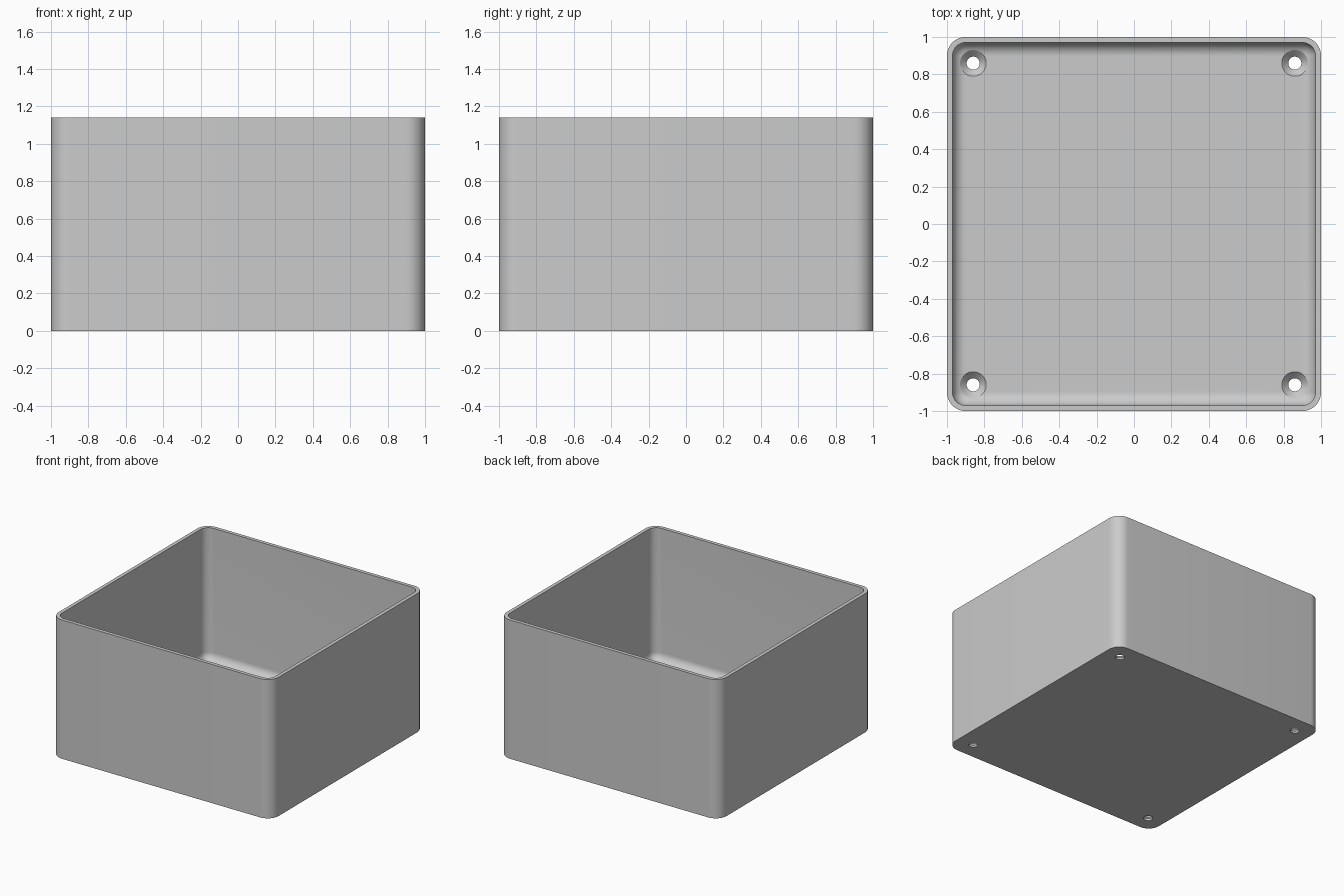
import bpy, bmesh, math

cube = bpy.data.objects.get("Cube")
if cube:
    bpy.data.objects.remove(cube, do_unlink=True)

HEIGHT, WALL, FLOOR = 1.14, 0.03, 0.05
CORNER, FILLET, HOLE = 0.1, 0.07, 0.86
STEPS = 12

grey = bpy.data.materials.new("grey plastic")
grey.use_nodes = True
colour = (0.6, 0.6, 0.6, 1)
grey.diffuse_color = colour
grey.node_tree.nodes["Principled BSDF"].inputs["Base Color"].default_value = colour


def rounded_square(half, radius, z):
    points = []
    for corner in range(4):
        middle = math.radians(45 + 90 * corner)
        cx = math.copysign(half - radius, math.cos(middle))
        cy = math.copysign(half - radius, math.sin(middle))
        for i in range(STEPS + 1):
            a = math.radians(90 * (corner + i / STEPS))
            points.append((cx + radius * math.cos(a), cy + radius * math.sin(a), z))
    return points


def circle(radius, z):
    turn = 2 * math.pi / 48
    return [(radius * math.cos(i * turn), radius * math.sin(i * turn), z)
            for i in range(48)]


def loft(name, rings):
    """Skin closed rings in order and cap both ends."""
    bm = bmesh.new()
    loops = [[bm.verts.new(p) for p in ring] for ring in rings]
    for a, b in zip(loops, loops[1:]):
        for i in range(len(a)):
            j = (i + 1) % len(a)
            bm.faces.new((a[i], a[j], b[j], b[i]))
    bm.faces.new(loops[0][::-1])
    bm.faces.new(loops[-1])
    bmesh.ops.remove_doubles(bm, verts=bm.verts, dist=1e-5)
    bmesh.ops.recalc_face_normals(bm, faces=bm.faces)
    mesh = bpy.data.meshes.new(name)
    bm.to_mesh(mesh)
    bm.free()
    mesh.materials.append(grey)
    obj = bpy.data.objects.new(name, mesh)
    bpy.context.collection.objects.link(obj)
    return obj


# Open box: outer wall, rim, inner wall, then a fillet down to the floor
rings = [rounded_square(1, CORNER, 0), rounded_square(1, CORNER, HEIGHT),
         rounded_square(1 - WALL, FILLET, HEIGHT)]
for i in range(STEPS + 1):
    t = math.radians(90 * i / STEPS)
    inset = FILLET * (1 - math.cos(t))
    rings.append(rounded_square(1 - WALL - inset, FILLET - inset,
                                FLOOR + FILLET * (1 - math.sin(t))))
box = loft("open_box", rings)

# Countersunk screw holes in the floor corners
cutters = []
for sx in (-1, 1):
    for sy in (-1, 1):
        cutter = loft("screw_hole_cutter", [
            circle(0.035, -0.1), circle(0.035, FLOOR - 0.035),
            circle(0.07, FLOOR), circle(0.07, FLOOR + 0.1)])
        cutter.location = (sx * HOLE, sy * HOLE, 0)
        cutter.hide_render = True
        cutters.append(cutter)
        cut = box.modifiers.new("screw_hole", "BOOLEAN")
        cut.operation = "DIFFERENCE"
        cut.solver = "EXACT"
        cut.object = cutter

bpy.context.view_layer.objects.active = box
bpy.ops.object.select_all(action="DESELECT")
box.select_set(True)
for name in [m.name for m in box.modifiers]:
    bpy.ops.object.modifier_apply(modifier=name)
for cutter in cutters:
    bpy.data.objects.remove(cutter, do_unlink=True)

bpy.ops.object.shade_smooth_by_angle(angle=math.radians(30))
